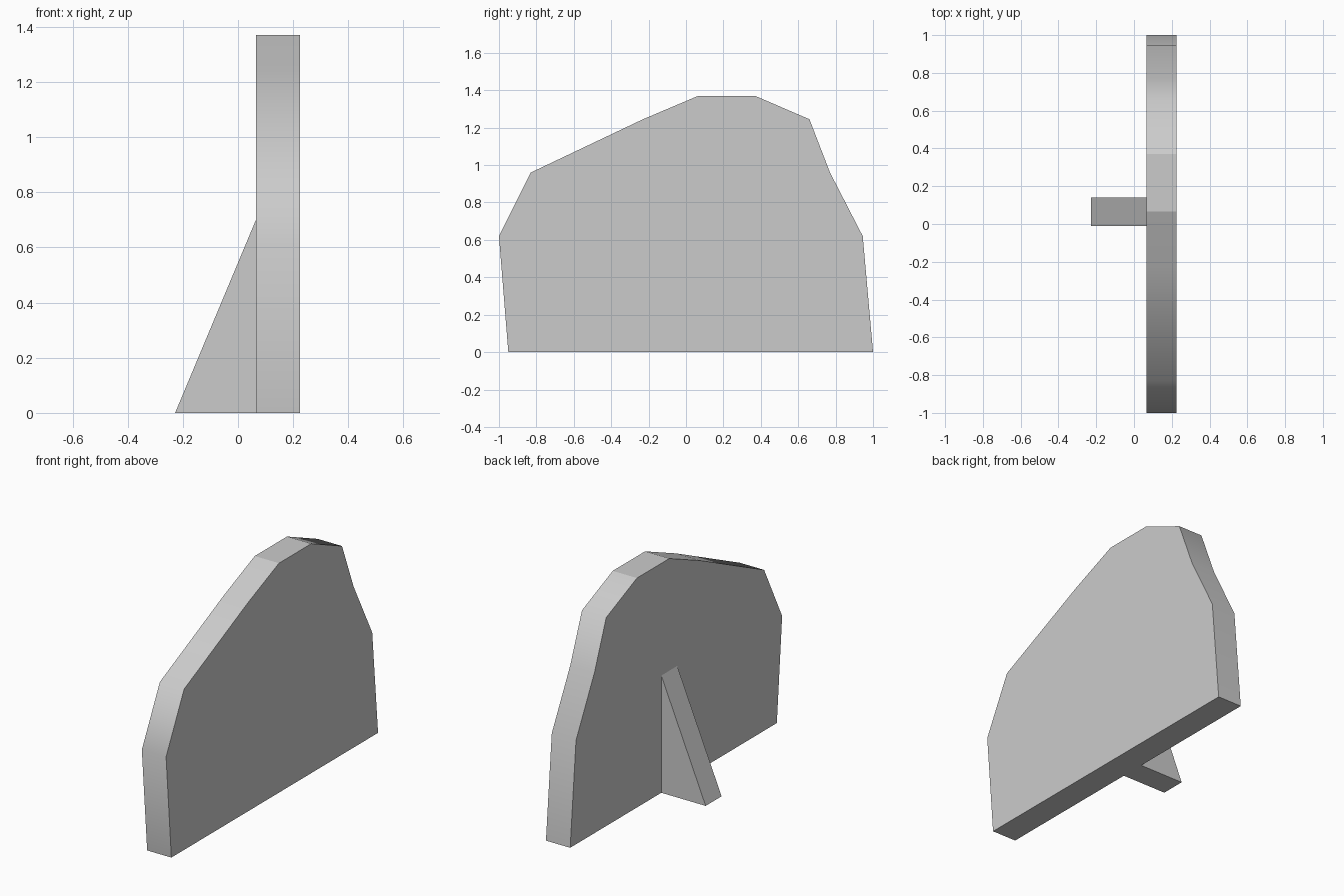
import bpy
import bmesh

cube = bpy.data.objects.get("Cube")
if cube:
    bpy.data.objects.remove(cube, do_unlink=True)


def make_material(name, colour):
    mat = bpy.data.materials.new(name)
    mat.use_nodes = True
    mat.diffuse_color = colour
    bsdf = mat.node_tree.nodes["Principled BSDF"]
    bsdf.inputs["Base Color"].default_value = colour
    return mat


def extrude_profile(name, points, offset, mat, smooth_rim=False):
    """Extrude a closed outline of 3D points along the offset vector."""
    bm = bmesh.new()
    face = bm.faces.new([bm.verts.new(p) for p in points])
    result = bmesh.ops.extrude_face_region(bm, geom=[face], use_keep_orig=True)
    moved = [g for g in result["geom"] if isinstance(g, bmesh.types.BMVert)]
    bmesh.ops.translate(bm, verts=moved, vec=offset)
    bmesh.ops.recalc_face_normals(bm, faces=bm.faces)
    # The curved rim is smooth; the sides, base and level top stay flat
    for f in bm.faces:
        f.smooth = smooth_rim and abs(f.normal.x) < 0.9 and abs(f.normal.z) < 0.99
    mesh = bpy.data.meshes.new(name)
    bm.to_mesh(mesh)
    bm.free()
    mesh.materials.append(mat)
    obj = bpy.data.objects.new(name, mesh)
    bpy.context.collection.objects.link(obj)
    return obj


grey = make_material("plain grey", (0.6, 0.6, 0.6, 1))

# Upright board: outline in y and z, given thickness along x
outline = [(-0.95, 0), (-1, 0.62), (-0.83, 0.96), (-0.23, 1.245), (0.065, 1.37),
           (0.37, 1.37), (0.66, 1.245), (0.77, 0.96), (0.945, 0.62), (1, 0)]
extrude_profile("board", [(0.065, y, z) for y, z in outline], (0.16, 0, 0), grey, True)

# Triangular prop behind the board
brace = [(-0.228, 0), (0.065, 0), (0.065, 0.7)]
extrude_profile("support_brace", [(x, -0.01, z) for x, z in brace], (0, 0.15, 0), grey)
